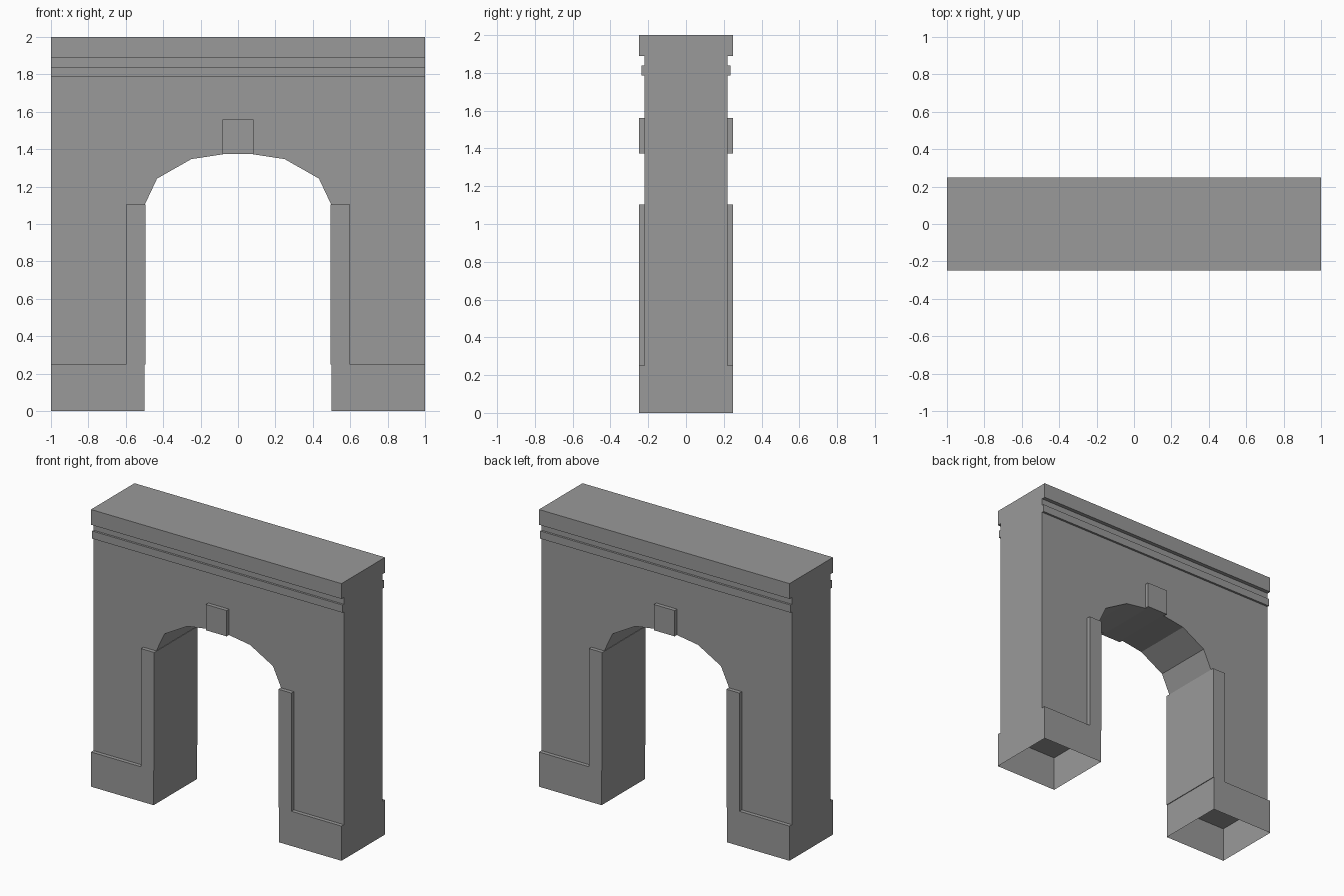
import bpy, bmesh, math

if "Cube" in bpy.data.objects:
    bpy.data.objects.remove(bpy.data.objects["Cube"])

stone = bpy.data.materials.new("grey stone")
stone.diffuse_color = (0.32, 0.32, 0.32, 1)
stone.use_nodes = True
stone.node_tree.nodes["Principled BSDF"].inputs["Base Color"].default_value = stone.diffuse_color

HALF_DEPTH = 0.248   # base, pilasters, keystone and cornice
WALL = 0.22          # recessed wall face
SPRING, RISE, SPAN = 1.10, 0.285, 0.5


def finish(name, bm):
    bmesh.ops.recalc_face_normals(bm, faces=bm.faces)
    mesh = bpy.data.meshes.new(name)
    bm.to_mesh(mesh)
    bm.free()
    mesh.materials.append(stone)
    obj = bpy.data.objects.new(name, mesh)
    bpy.context.collection.objects.link(obj)
    return obj


def box(name, x, y, z, open_bottom=False):
    """Box from (min, max) pairs on each axis."""
    bm = bmesh.new()
    bmesh.ops.create_cube(bm, size=1)
    for v in bm.verts:
        v.co = [r[0] if c < 0 else r[1] for c, r in zip(v.co, (x, y, z))]
    bmesh.ops.recalc_face_normals(bm, faces=bm.faces)
    if open_bottom:
        bm.normal_update()
        bottom = [f for f in bm.faces if f.normal.z < -0.5]
        bmesh.ops.delete(bm, geom=bottom, context='FACES_ONLY')
    return finish(name, bm)


# Wall with a faceted arch opening, extruded through its depth
arch = [(SPAN * math.cos(math.radians(a)), SPRING + RISE * math.sin(math.radians(a)))
        for a in range(0, 181, 30)]
outline = [(-1, 0.25), (-1, 1.89), (1, 1.89), (1, 0.25), (SPAN, 0.25)] + arch + [(-SPAN, 0.25)]
bm = bmesh.new()
front = bm.faces.new([bm.verts.new((x, -WALL, z)) for x, z in outline])
extruded = bmesh.ops.extrude_face_region(bm, geom=[front], use_keep_orig=True)
for v in extruded["geom"]:
    if isinstance(v, bmesh.types.BMVert):
        v.co.y = WALL
finish("arch_wall", bm)

# Cornice along the top
full = (-HALF_DEPTH, HALF_DEPTH)
box("cornice", (-1, 1), full, (1.89, 2.0))

# Keystone running through the arch crown
box("keystone", (-0.083, 0.083), full, (1.374, 1.56))

# Thin moulding on the front and back
for side, label in ((-1, "front"), (1, "back")):
    y = sorted((side * WALL, side * 0.235))
    box(label + "_moulding", (-1, 1), y, (1.785, 1.84))

# Hollow base blocks and the pilasters lining the opening
for side, label in ((-1, "left"), (1, "right")):
    box(label + "_base", sorted((side * 0.5, side)), full, (0, 0.25), open_bottom=True)
    box(label + "_pilaster", sorted((side * 0.495, side * 0.6)), full, (0.25, 1.103))
